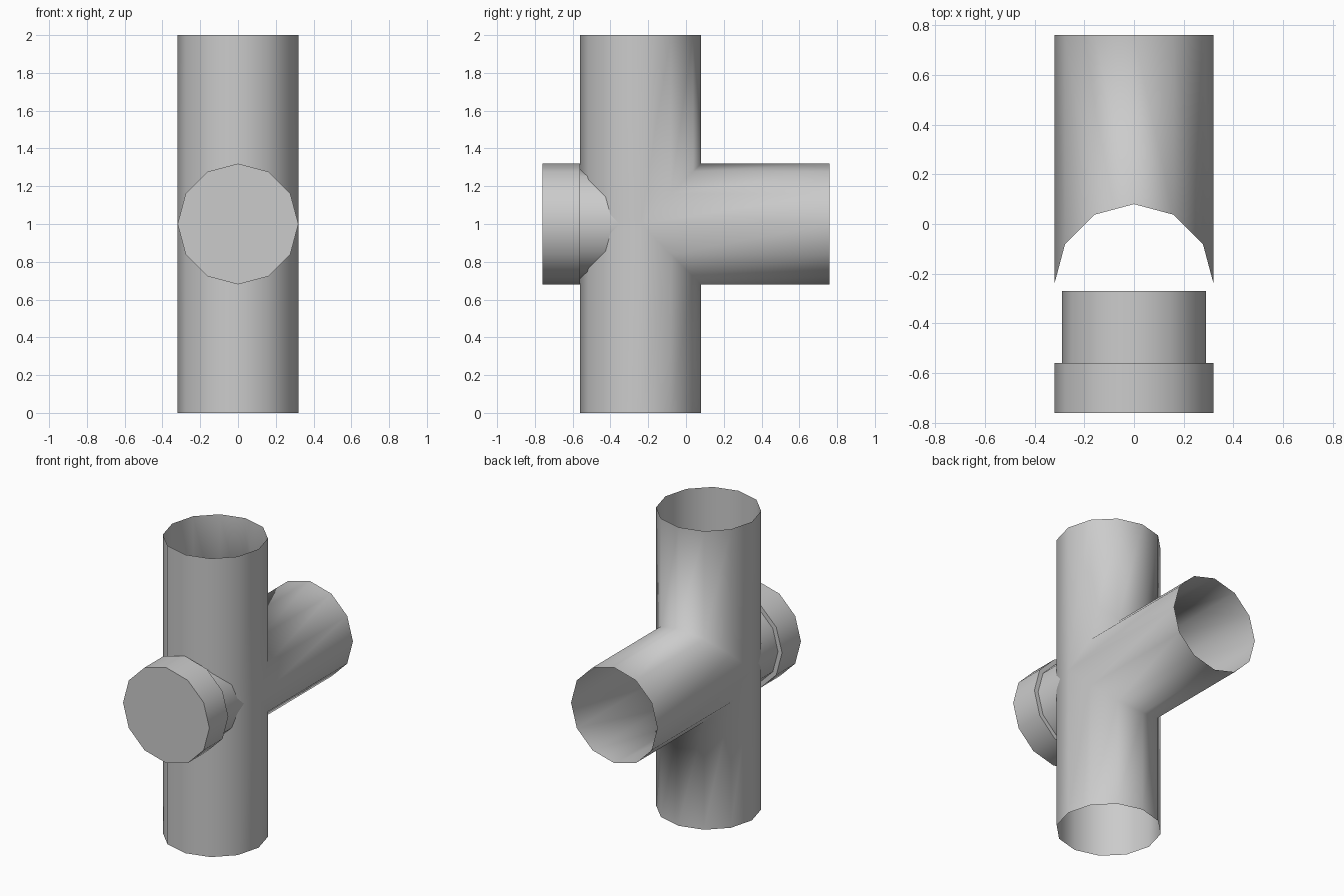
import bpy, bmesh, math

SIDES = 12
R = 0.32          # pipe radius
AXIS_Y = -0.24    # upright pipe axis
MID_Z = 1.0       # branch axis height
TOP_Z = 2.0
BACK_Y = 0.76

cube = bpy.data.objects.get("Cube")
if cube:
    bpy.data.objects.remove(cube, do_unlink=True)

grey = bpy.data.materials.new("plain grey")
grey.use_nodes = True
colour = (0.6, 0.6, 0.6, 1)
grey.diffuse_color = colour
grey.node_tree.nodes["Principled BSDF"].inputs["Base Color"].default_value = colour


def finish(name, bm):
    """Turn a bmesh into a smooth shaded object."""
    bmesh.ops.remove_doubles(bm, verts=bm.verts[:], dist=0.0001)
    mesh = bpy.data.meshes.new(name)
    bm.to_mesh(mesh)
    bm.free()
    mesh.materials.append(grey)
    obj = bpy.data.objects.new(name, mesh)
    bpy.context.collection.objects.link(obj)
    bpy.ops.object.select_all(action='DESELECT')
    obj.select_set(True)
    bpy.context.view_layer.objects.active = obj
    bpy.ops.object.shade_smooth()
    return obj


def ring_point(i, radius=R):
    a = 2 * math.pi * (i % SIDES) / SIDES
    return radius * math.cos(a), radius * math.sin(a)


def add_face(bm, points):
    verts = [bm.verts.new(p) for p in points]
    bm.faces.new(verts)


# Tee pipe: open upright tube mitred into an open branch tube
bm = bmesh.new()
for i in range(SIDES):
    (x0, s0), (x1, s1) = ring_point(i), ring_point(i + 1)
    y0, y1 = AXIS_Y + s0, AXIS_Y + s1
    # Upright wall, in an upper and a lower half, cut out behind for the branch
    h0, h1 = (max(s0, 0), max(s1, 0))
    add_face(bm, [(x0, y0, MID_Z + h0), (x1, y1, MID_Z + h1),
                  (x1, y1, TOP_Z), (x0, y0, TOP_Z)])
    add_face(bm, [(x0, y0, 0), (x1, y1, 0),
                  (x1, y1, MID_Z - h1), (x0, y0, MID_Z - h0)])
    # Branch wall, from the mitre to the open back end
    add_face(bm, [(x0, AXIS_Y + abs(s0), MID_Z + s0), (x0, BACK_Y, MID_Z + s0),
                  (x1, BACK_Y, MID_Z + s1), (x1, AXIS_Y + abs(s1), MID_Z + s1)])
finish("tee_pipe", bm)

# End plug: wide flange in front, narrower spigot pushed into the pipe
profile = [(R, -0.76), (R, -0.56), (0.29, -0.56), (0.29, -0.27)]
bm = bmesh.new()
rings = []
for radius, y in profile:
    points = [ring_point(i, radius) for i in range(SIDES)]
    rings.append([bm.verts.new((x, y, MID_Z + s)) for x, s in points])
for a, b in zip(rings, rings[1:]):
    for i in range(SIDES):
        j = (i + 1) % SIDES
        bm.faces.new((a[i], b[i], b[j], a[j]))
bm.faces.new(rings[0])
bm.faces.new(rings[-1][::-1])
bmesh.ops.recalc_face_normals(bm, faces=bm.faces[:])
finish("end_plug", bm)
bpy.ops.object.shade_smooth_by_angle(angle=math.radians(40))
